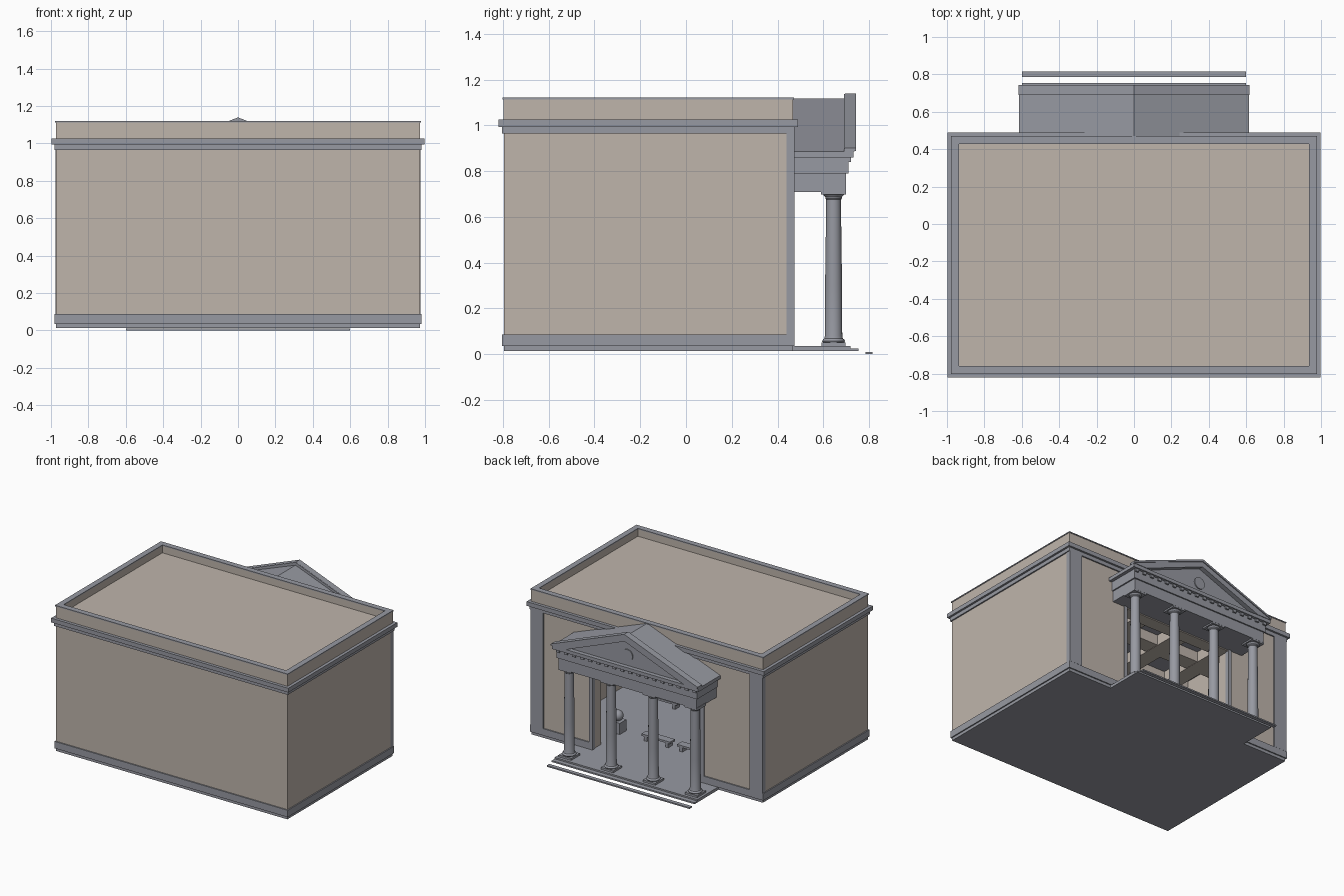
import bpy, bmesh, math
from mathutils import Vector

cube = bpy.data.objects.get("Cube")
if cube:
    bpy.data.objects.remove(cube, do_unlink=True)


def material(name, rgb):
    m = bpy.data.materials.new(name)
    m.use_nodes = True
    m.diffuse_color = (*rgb, 1)
    m.node_tree.nodes["Principled BSDF"].inputs["Base Color"].default_value = (*rgb, 1)
    return m


BEIGE = material("beige wall", (0.52, 0.46, 0.41))
STONE = material("grey stone", (0.31, 0.32, 0.36))


def finish(name, bm, mat, smooth=False):
    bmesh.ops.recalc_face_normals(bm, faces=bm.faces)
    mesh = bpy.data.meshes.new(name)
    bm.to_mesh(mesh)
    bm.free()
    mesh.materials.append(mat)
    ob = bpy.data.objects.new(name, mesh)
    bpy.context.collection.objects.link(ob)
    if smooth:
        bpy.ops.object.select_all(action='DESELECT')
        ob.select_set(True)
        bpy.context.view_layer.objects.active = ob
        bpy.ops.object.shade_smooth_by_angle(angle=math.radians(35))
    return ob


def prism(name, pts, lo, hi, mat, axis="z"):
    """Extrude a flat outline along z (plan outline) or y (elevation outline)."""
    bm = bmesh.new()
    place = (lambda a, b, h: (a, b, h)) if axis == "z" else (lambda a, b, h: (a, h, b))
    face = bm.faces.new([bm.verts.new(place(a, b, lo)) for a, b in pts])
    out = bmesh.ops.extrude_face_region(bm, geom=[face])
    verts = [g for g in out["geom"] if isinstance(g, bmesh.types.BMVert)]
    bmesh.ops.translate(bm, verts=verts, vec=Vector(place(0, 0, hi - lo)))
    return finish(name, bm, mat)


def rect(x0, x1, y0, y1):
    return [(x0, y0), (x1, y0), (x1, y1), (x0, y1)]


def box(name, x0, x1, y0, y1, z0, z1, mat):
    return prism(name, rect(x0, x1, y0, y1), z0, z1, mat)


def ring(name, grow, t, z0, z1, mat):
    """Rectangular band around the hall; grow is its offset from the wall face."""
    bm = bmesh.new()
    loops = []
    for inset, z in ((0, z0), (0, z1), (t, z1), (t, z0)):
        d = grow - inset
        loops.append([bm.verts.new((x, y, z)) for x, y in
                      rect(-HX - d, HX + d, YF - d, YB + d)])
    for k in range(4):
        a, b = loops[k], loops[(k + 1) % 4]
        for i in range(4):
            j = (i + 1) % 4
            bm.faces.new((a[i], a[j], b[j], b[i]))
    return finish(name, bm, mat)


def open_ring(name, grow, t, z0, z1, gap, mat):
    """Same band, left open at the doorway on the portico side."""
    x, f, b = HX + grow, YF - grow, YB + grow
    half = [(gap, b - t), (x - t, b - t), (x - t, f + t)]
    outer = [(x, f), (x, b), (gap, b)]
    mirror = lambda pts: [(-px, py) for px, py in reversed(pts)]
    return prism(name, half + mirror(half) + mirror(outer) + outer, z0, z1, mat)


HX, YF, YB = 0.972, -0.795, 0.465      # hall wall faces
DOOR, DOOR_TOP = 0.46, 0.70

# Hall: floor, plinth, walls, cornices, parapet, roof
box("floor_slab", -HX, HX, YF, YB, 0.013, 0.035, STONE)
open_ring("plinth", 0.009, 0.03, 0.035, 0.087, DOOR + 0.02, STONE)
open_ring("lower_walls", 0, 0.1, 0.035, DOOR_TOP, DOOR, BEIGE)
ring("upper_walls", 0, 0.1, DOOR_TOP, 1.03, BEIGE)
ring("lower_cornice", 0.01, 0.04, 0.965, 0.993, STONE)
ring("upper_cornice", 0.025, 0.05, 0.993, 1.025, STONE)
ring("parapet", 0.002, 0.037, 1.02, 1.113, BEIGE)
ring("parapet_cap", 0.006, 0.043, 1.113, 1.121, STONE)
box("roof", -0.94, 0.94, -0.76, 0.43, 1.045, 1.06, BEIGE)

# Coffered ceiling
box("ceiling", -0.9, 0.9, -0.72, 0.39, 1.02, 1.04, STONE)
for i in range(5):
    x = -0.72 + 0.36 * i
    box("ceiling_beam_long", x - 0.06, x + 0.06, -0.7, 0.37, 0.94, 1.025, BEIGE)
for i in range(3):
    y = -0.52 + 0.355 * i
    box("ceiling_beam_cross", -0.875, 0.875, y - 0.06, y + 0.06, 0.942, 1.025, BEIGE)

# Corner pilasters and door trim
for s in (-1, 1):
    x0, x1 = sorted((s * 0.868, s * 0.976))
    box("corner_pilaster", x0, x1, 0.44, 0.475, 0.087, 0.965, STONE)
    x0, x1 = sorted((s * (DOOR - 0.005), s * (DOOR + 0.022)))
    box("door_trim", x0, x1, 0.44, 0.475, 0.035, DOOR_TOP + 0.01, STONE)

# Portico floor and steps
box("portico_floor", -0.6, 0.6, 0.46, 0.72, 0.013, 0.035, STONE)
box("middle_step", -0.6, 0.6, 0.46, 0.755, 0.013, 0.024, STONE)
box("lower_step", -0.6, 0.6, 0.785, 0.815, 0, 0.01, STONE)

# Columns
COL_Y = 0.645
PROFILE = [(0.046, 0.05), (0.05, 0.057), (0.046, 0.065), (0.041, 0.068), (0.038, 0.08),
           (0.037, 0.3), (0.032, 0.675), (0.036, 0.68), (0.036, 0.686), (0.045, 0.697)]


def column(x):
    bm = bmesh.new()
    n = 24
    rings = [[bm.verts.new((x + r * math.cos(i * math.tau / n),
                            COL_Y + r * math.sin(i * math.tau / n), z)) for i in range(n)]
             for r, z in PROFILE]
    for a, b in zip(rings, rings[1:]):
        for i in range(n):
            bm.faces.new((a[i], a[(i + 1) % n], b[(i + 1) % n], b[i]))
    bm.faces.new(rings[0])
    bm.faces.new(rings[-1])
    finish("column_shaft", bm, STONE, smooth=True)
    box("column_base", x - 0.052, x + 0.052, COL_Y - 0.052, COL_Y + 0.052, 0.035, 0.05, STONE)
    box("column_capital", x - 0.054, x + 0.054, COL_Y - 0.054, COL_Y + 0.054, 0.697, 0.717, STONE)


for k in range(4):
    column(-0.53 + k * 0.3533)

# Entablature with dentils
for name, hx, y, z0, z1 in (("architrave", 0.58, 0.70, 0.708, 0.79),
                            ("frieze", 0.59, 0.71, 0.79, 0.86),
                            ("portico_cornice", 0.615, 0.732, 0.86, 0.886)):
    box(name, -hx, hx, 0.46, y, z0, z1, STONE)
for k in range(18):
    x = -0.575 + k * 1.15 / 17
    box("dentil", x - 0.014, x + 0.014, 0.705, 0.722, 0.84, 0.861, STONE)

# Gabled roof, raking frame and central medallion
prism("portico_roof", [(-0.612, 0.886), (0.612, 0.886), (0, 1.117)], 0.44, 0.70, STONE, "y")
rake = [(0.5, 0.886), (0.617, 0.886), (0.617, 0.9), (0, 1.138), (0, 1.082)]
for s in (-1, 1):
    prism("raking_cornice", [(s * x, z) for x, z in rake], 0.69, 0.736, STONE, "y")
    prism("raking_lip", [(s * x, z) for x, z in ((0.617, 0.888), (0.617, 0.901), (0, 1.139), (0, 1.122))],
          0.695, 0.743, STONE, "y")
disc = [(0.045 * math.cos(i * math.tau / 24), 0.965 + 0.045 * math.sin(i * math.tau / 24))
        for i in range(24)]
prism("medallion", disc, 0.695, 0.707, STONE, "y")

# Hall furnishings: benches and pedestals with globes
for x, y in ((0.15, 0.12), (-0.15, 0.12), (0.47, -0.42), (-0.47, -0.42)):
    box("bench_seat", x - 0.12, x + 0.12, y - 0.03, y + 0.03, 0.07, 0.085, STONE)
    for s in (-1, 1):
        lx = x + s * 0.09
        box("bench_leg", lx - 0.012, lx + 0.012, y - 0.025, y + 0.025, 0.035, 0.07, STONE)
for s in (-1, 1):
    x = s * 0.49
    box("pedestal", x - 0.045, x + 0.045, 0.08, 0.16, 0.035, 0.12, STONE)
    bm = bmesh.new()
    bmesh.ops.create_uvsphere(bm, u_segments=20, v_segments=12, radius=0.04)
    bmesh.ops.translate(bm, verts=bm.verts, vec=(x, 0.12, 0.155))
    finish("globe", bm, STONE, smooth=True)
